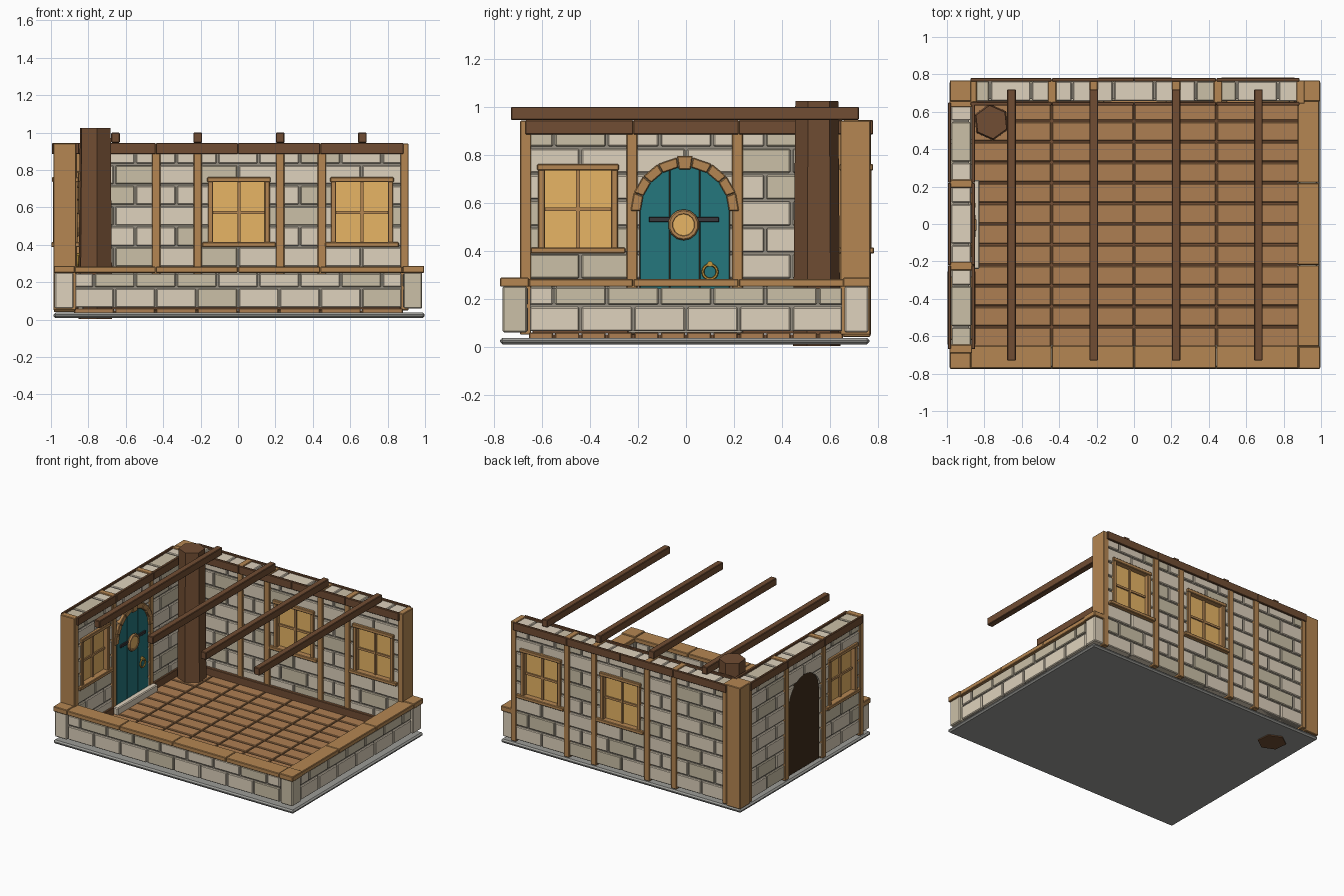
import bpy, bmesh, math, random
from mathutils import Matrix, Vector

if "Cube" in bpy.data.objects:
    bpy.data.objects.remove(bpy.data.objects["Cube"])

random.seed(4)


def mat(name, r, g, b):
    m = bpy.data.materials.new(name)
    m.diffuse_color = (r, g, b, 1)
    m.use_nodes = True
    m.node_tree.nodes["Principled BSDF"].inputs["Base Color"].default_value = m.diffuse_color
    return m


STONE = [mat("stone_light", .74, .65, .51), mat("stone_mid", .72, .63, .50), mat("stone_dark", .60, .53, .39)]
MORTAR = mat("mortar", .30, .27, .22)
WOOD = mat("wood", .46, .24, .085)
PLANK = mat("plank", .42, .21, .085)
DARK = mat("dark_wood", .165, .075, .033)
BLACK = mat("door_back", .05, .025, .01)
TEAL = mat("teal", .018, .185, .205)
GLASS = mat("glass", .80, .46, .13)
IRON = mat("iron", .04, .04, .045)
GOLD = mat("gold", .55, .32, .05)
SLAB = mat("slab", .33, .33, .31)


def finish(name, bm, mats, bevel=0):
    bmesh.ops.recalc_face_normals(bm, faces=bm.faces)
    me = bpy.data.meshes.new(name)
    bm.to_mesh(me)
    bm.free()
    ob = bpy.data.objects.new(name, me)
    bpy.context.collection.objects.link(ob)
    for m in mats:
        me.materials.append(m)
    if bevel:
        mod = ob.modifiers.new("bevel", 'BEVEL')
        mod.width, mod.segments = bevel, 1
    return ob


def boxes(name, bounds, mats, bevel=.004):
    """One object from boxes given as x0, x1, y0, y1, z0, z1."""
    mats = mats if isinstance(mats, list) else [mats]
    bm = bmesh.new()
    for x0, x1, y0, y1, z0, z1 in bounds:
        m = Matrix.Translation(((x0 + x1) / 2, (y0 + y1) / 2, (z0 + z1) / 2)) @ \
            Matrix.Diagonal((x1 - x0, y1 - y0, z1 - z0, 1))
        vs = bmesh.ops.create_cube(bm, size=1, matrix=m)["verts"]
        k = random.randrange(len(mats))
        for f in {f for v in vs for f in v.link_faces}:
            f.material_index = k
    return finish(name, bm, mats, bevel)


def prism(name, pts, x0, x1, mat_, bevel=0):
    """Extrude a (y, z) profile along x."""
    bm = bmesh.new()
    f = bm.faces.new([bm.verts.new((x0, y, z)) for y, z in pts])
    g = bmesh.ops.extrude_face_region(bm, geom=[f])["geom"]
    bmesh.ops.translate(bm, vec=(x1 - x0, 0, 0), verts=[v for v in g if isinstance(v, bmesh.types.BMVert)])
    return finish(name, bm, [mat_], bevel)


def along(axis, a0, a1, b0, b1, z0, z1):
    """Bounds for a box running along the x or the y axis."""
    return (a0, a1, b0, b1, z0, z1) if axis == 'x' else (b0, b1, a0, a1, z0, z1)


def split(a0, a1, step, off=0, gap=.005):
    """Pieces of a run, cut on a grid of the given step."""
    n0 = math.floor((a0 - off) / step) + 1
    cuts = [a0]
    while off + n0 * step < a1 - .03:
        if off + n0 * step > a0 + .03:
            cuts.append(off + n0 * step)
        n0 += 1
    cuts.append(a1)
    return [(p + gap, q - gap) for p, q in zip(cuts, cuts[1:])]


def masonry(name, axis, a0, a1, b0, b1, rows):
    """Running bond of full-depth stones around a mortar core."""
    out = []
    for i, (z0, z1) in enumerate(zip(rows, rows[1:])):
        for p, q in split(a0, a1, .22, .11 * (i % 2)):
            j = random.uniform(0, .004)
            out.append(along(axis, p, q, b0 + j, b1 - j, z0 + .005, z1 - .005))
    st = boxes(name + "_stones", out, STONE, .005)
    co = boxes(name + "_core", [along(axis, a0 + .005, a1 - .005, b0 + .014, b1 - .014,
                                      rows[0] + .005, rows[-1] - .01)], MORTAR, 0)
    return st, co


def cut(objs, cutter):
    cutter.hide_render = True
    cutter.display_type = 'WIRE'
    for o in objs:
        b = o.modifiers.new("opening", 'BOOLEAN')
        b.operation, b.object, b.solver = 'DIFFERENCE', cutter, 'EXACT'


# ground slab and plank floor
boxes("ground_slab", [(-.987, .998, -.775, .765, .01, .037)], SLAB, .01)
planks = []
for i in range(12):
    y = -.66 + .11 * i
    for p, q in split(-.88, .885, .22, 0, .004):
        planks.append((p, q, y + .005, y + .105, .013, .06))
boxes("floor_planks", planks, PLANK)
boxes("floor_underlay", [(-.87, .875, -.65, .65, .015, .05)], DARK, 0)

# walls
tall = [.06 + .11 * i for i in range(9)]
low = [.06, .17, .252]
back = masonry("back_wall", 'x', -.87, .88, .655, .765, tall)
left = masonry("left_wall", 'y', -.66, .66, -.98, -.868, tall)
masonry("front_low_wall", 'x', -.875, .88, -.765, -.657, low)
masonry("right_low_wall", 'y', -.655, .655, .88, .98, low)
boxes("corner_piers", [(-.98, -.88, -.765, -.662, .06, .252), (.885, .985, -.765, -.662, .06, .252),
                       (.885, .985, .66, .76, .06, .252)], STONE, .006)

# wooden caps on the low walls
caps = [(p, q, -.772, -.65, .25, .283) for p, q in split(-.875, .88, .44, 0, .001)]
caps += [(.875, .99, p, q, .25, .283) for p, q in split(-.655, .66, .44, .22, .001)]
caps += [(-.985, -.872, -.775, -.655, .25, .288), (.88, .995, -.775, -.655, .25, .288),
         (.88, .995, .655, .768, .25, .288)]
boxes("low_wall_caps", caps, WOOD)

# posts and studs
boxes("back_studs", [(x - .0225, x + .0225, .645, .772, .05, .942) for x in (-.438, -.215, .225, .448)], WOOD)
boxes("left_studs", [(-.987, -.86, y - .0225, y + .0225, .05, .942) for y in (-.225, .215)], WOOD)
boxes("end_posts", [(-.987, -.865, -.692, -.645, .05, .942), (.868, .912, .643, .768, .05, .942),
                    (-.985, -.87, .655, .768, .04, .945), (-.987, -.86, .625, .66, .05, .942),
                    (-.875, -.84, .65, .772, .05, .942)], WOOD)

# dark top rails, baseboards and rafters
rails = []
for y0, y1 in ((.633, .652), (.762, .78)):
    rails += [(p, q, y0, y1, .885, .944) for p, q in split(-.875, .885, .44, 0, .001)]
for x0, x1 in ((-.995, -.978), (-.87, -.85)):
    rails += [(x0, x1, p, q, .885, .944) for p, q in split(-.67, .65, .44, .22, .001)]
boxes("top_rails", rails, DARK, .003)
boxes("baseboards", [(-.86, .87, .635, .66, .055, .115), (-.87, -.853, -.64, -.24, .055, .115),
                     (-.87, -.853, .235, .64, .055, .115)], DARK, .003)
boxes("rafters", [(x - .023, x + .023, -.73, .72, .945, 1.0) for x in (-.655, -.215, .225, .665)], DARK)


# windows: lining, sill, lintel, glazing bars and pane
def window(name, axis, c, b0, b1, walls):
    def B(a0, a1, z0, z1, d=0):
        return along(axis, c + a0, c + a1, b0 - d, b1 + d, z0, z1)
    cut(walls, boxes(name + "_cutter", [B(-.152, .152, .405, .742, .1)], MORTAR, 0))
    boxes(name + "_frame", [B(-.166, -.138, .41, .74), B(.138, .166, .41, .74),
                            B(-.17, .17, .735, .762, .006), B(-.197, .197, .388, .414, .01)], WOOD)
    m = (b0 + b1) / 2
    boxes(name + "_pane", [along(axis, c - .14, c + .14, m - .03, m + .03, .41, .74)], GLASS, 0)
    boxes(name + "_bars", [along(axis, c - .008, c + .008, m - .042, m + .042, .41, .74),
                           along(axis, c - .14, c + .14, m - .04, m + .04, .565, .581)], WOOD, 0)


window("back_window_middle", 'x', .005, .645, .774, back)
window("back_window_right", 'x', .663, .645, .774, back)
window("left_window", 'y', -.45, -.988, -.857, left)

# arched door: opening, dark back panel, three boards
C, SPRING, R = -.005, .565, .188


def arch(y0, y1, z0, r=R, n=12):
    ys = [y1 + (y0 - y1) * i / n for i in range(n + 1)]
    top = [(y, SPRING + math.sqrt(max(r * r - (y - C) ** 2, 0))) for y in ys]
    return [(y0, z0), (y1, z0)] + top


cut(left, prism("door_cutter", arch(C - R, C + R, .05, n=24), -1.1, -.8, MORTAR))
prism("door_back_panel", arch(C - R, C + R, .055, n=24), -.965, -.9, BLACK)
for i in range(3):
    a = C - R + i * 2 * R / 3
    prism(f"door_board_{i + 1}", arch(a + .0008, a + 2 * R / 3 - .0008, .06, n=8), -.9, -.868, TEAL, .002)

# arch blocks with a taller keystone
N = 9
for i in range(N):
    key = i == N // 2
    r0, r1 = (.175, .232) if key else (.184, .226)
    t0, t1 = math.pi * i / N + .003, math.pi * (i + 1) / N - .003
    if key:
        t0, t1 = t0 + .03, t1 - .03
    elif i == N // 2 - 1:
        t1 += .03
    elif i == N // 2 + 1:
        t0 -= .03
    pts = [(C + r * math.cos(t), SPRING + r * math.sin(t)) for r, t in
           ((r0, t0), (r1, t0), (r1, t1), (r0, t1))]
    prism(f"arch_block_{i + 1}", pts, -.9, -.842 if key else -.85, WOOD, .004)
boxes("door_step", [(-.87, -.825, -.24, .235, .055, .11)], STONE[1], .006)

# door fittings
boxes("door_strap", [(-.87, -.857, -.155, .138, .519, .54)], IRON, .002)


def ring(name, y, z, x, major, minor, m, seg):
    bpy.ops.mesh.primitive_torus_add(major_segments=seg, minor_segments=6, major_radius=major, minor_radius=minor,
                                     location=(x, y, z), rotation=(0, math.pi / 2, 0))
    o = bpy.context.object
    o.name = name
    o.data.materials.append(m)


def drum(name, y, z, x, r, depth, m, seg=16):
    bpy.ops.mesh.primitive_cylinder_add(vertices=seg, radius=r, depth=depth, location=(x, y, z),
                                        rotation=(0, math.pi / 2, 0))
    o = bpy.context.object
    o.name = name
    o.data.materials.append(m)


ring("door_porthole_rim", -.01, .508, -.857, .053, .012, WOOD, 14)
drum("door_porthole_pane", -.01, .508, -.86, .05, .02, GLASS)
ring("door_pull_ring", .1, .312, -.856, .03, .006, GOLD, 16)
drum("door_pull_boss", .1, .345, -.86, .012, .024, GOLD, 8)

# tapered six-sided corner trunk
bpy.ops.mesh.primitive_cone_add(vertices=6, radius1=.099, radius2=.09, depth=1.021, location=(-.763, .545, .5135),
                                rotation=(0, 0, math.radians(6)))
trunk = bpy.context.object
trunk.name = "corner_trunk"
trunk.data.materials.append(DARK)
